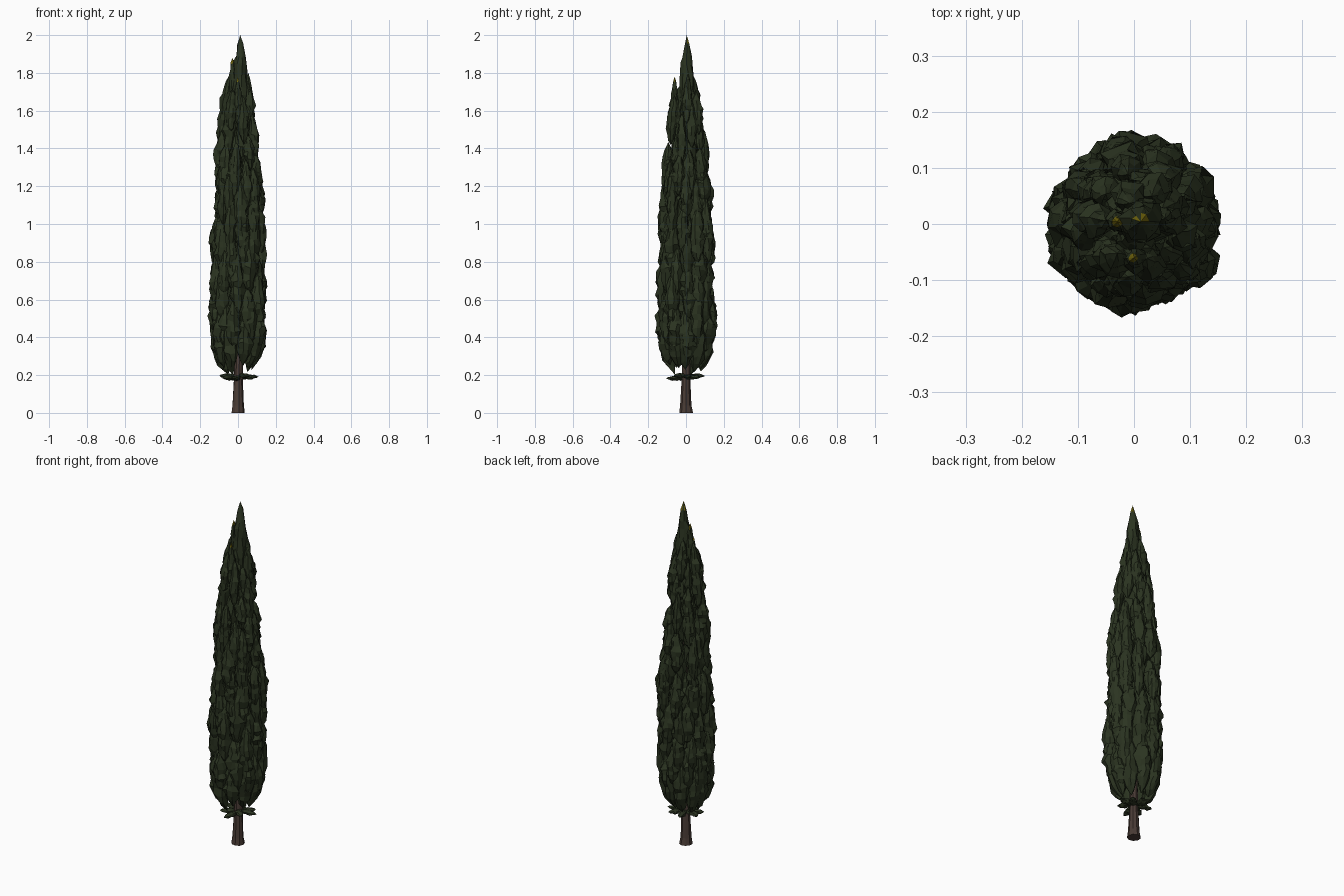
import bpy, bmesh, math, random
from mathutils import Vector, noise

if "Cube" in bpy.data.objects:
    bpy.data.objects.remove(bpy.data.objects["Cube"])

random.seed(11)


def material(name, rgb):
    m = bpy.data.materials.new(name)
    m.diffuse_color = (*rgb, 1)
    m.use_nodes = True
    m.node_tree.nodes["Principled BSDF"].inputs["Base Color"].default_value = m.diffuse_color
    return m


GREEN = material("dark green foliage", (0.024, 0.034, 0.015))
YELLOW = material("yellow tips", (0.17, 0.135, 0.004))
BROWN = material("brown bark", (0.068, 0.045, 0.036))

# Crown outline: height, radius
OUTLINE = [(0.18, 0.065), (0.23, 0.10), (0.3, 0.133), (0.42, 0.150), (0.6, 0.152),
           (0.8, 0.148), (1.0, 0.142), (1.2, 0.128), (1.4, 0.110), (1.55, 0.095),
           (1.7, 0.072), (1.8, 0.054), (1.9, 0.033), (2.0, 0.008)]


def crown(z):
    for (z0, r0), (z1, r1) in zip(OUTLINE, OUTLINE[1:]):
        if z <= z1:
            return r0 + (r1 - r0) * max(0, (z - z0) / (z1 - z0))
    return OUTLINE[-1][1]


def finish(bm, name, mats):
    mesh = bpy.data.meshes.new(name)
    bm.to_mesh(mesh)
    bm.free()
    for m in mats:
        mesh.materials.append(m)
    ob = bpy.data.objects.new(name, mesh)
    bpy.context.collection.objects.link(ob)
    return ob


def tube(bm, rings, sides, rough=0.0):
    """Loft (x, y, z, radius) rings into a capped tube."""
    loops = []
    for x, y, z, r in rings:
        loop = []
        for i in range(sides):
            a = math.tau * i / sides
            k = r * (1 + random.uniform(-rough, rough))
            loop.append(bm.verts.new((x + k * math.cos(a), y + k * math.sin(a), z)))
        loops.append(loop)
    for lo, hi in zip(loops, loops[1:]):
        for i in range(sides):
            j = (i + 1) % sides
            bm.faces.new((lo[i], lo[j], hi[j], hi[i]))
    bm.faces.new(loops[0][::-1])
    bm.faces.new(loops[-1])


def lump(bm, shape):
    """Roughened ball; shape(x, y, t, k) places each vertex, t runs 0 to 1 along its axis."""
    vs = bmesh.ops.create_uvsphere(bm, u_segments=9, v_segments=9, radius=1)["verts"]
    seed = Vector((random.random() * 50, random.random() * 50, 0))
    spin = random.random() * math.tau
    for v in vs:
        p = v.co.copy()
        t = 1 - math.acos(max(-1, min(1, p.z))) / math.pi
        ring = math.hypot(p.x, p.y)
        a = math.atan2(p.y, p.x) + spin + random.uniform(-0.15, 0.15)
        w = max(0, math.sin(math.pi * t)) ** 0.65 if ring > 1e-4 else 0
        k = 1 + 0.5 * noise.noise(Vector((p.x * 1.5, p.y * 1.5, p.z * 3)) + seed)
        k += random.uniform(-0.13, 0.13)
        if 0.05 < t < 0.95:
            t += random.uniform(-0.03, 0.03)
        v.co = shape(w * math.cos(a), w * math.sin(a), t, k)
    return vs


def upright(bm, angle, z0, h, rad, push=0.0, depth=1.0):
    """Flame-like clump that follows the crown outline."""
    mid = crown(z0 + h * 0.55)
    c, s = math.cos(angle), math.sin(angle)

    def shape(x, y, t, k):
        z = z0 + h * t
        d = max(0, depth * (0.65 * crown(z) + 0.35 * mid) + push - rad * 0.9)
        w = rad * k * (1.12 - 0.25 * t)
        return Vector((c * d + x * w, s * d + y * w, z))
    return lump(bm, shape)


# Trunk, flared at the foot
bm = bmesh.new()
tube(bm, [(0, 0, 0, 0.036), (0, 0, 0.04, 0.030), (0.001, 0, 0.18, 0.024),
          (0.004, 0.002, 0.32, 0.022), (0.004, 0, 0.8, 0.015), (0.005, 0, 1.7, 0.005)], 9, 0.06)
finish(bm, "trunk", [BROWN])

# Inner clumps filling the gaps
bm = bmesh.new()
for i in range(38):
    z = 0.32 + 1.2 * i / 37
    upright(bm, i * 2.4, z, 0.26, 0.042 * (1.1 - 0.25 * z), 0, 0.66)
finish(bm, "inner_foliage", [GREEN])

# Overlapping rings of upright clumps
bm = bmesh.new()
z, level = 0.20, 0
while z < 1.6:
    h = 0.33 - 0.06 * z
    r = crown(z + h * 0.5)
    n = max(5, round(math.tau * r / 0.088))
    for i in range(n):
        a = math.tau * (i + 0.5 * (level % 2) + random.uniform(-0.22, 0.22)) / n + level * 0.3
        z0 = z + (random.uniform(0, 0.06) if level == 0 else random.uniform(-0.06, 0.06))
        upright(bm, a, z0, h * random.uniform(0.75, 1.15),
                random.uniform(0.036, 0.048) * (1 - 0.24 * z), random.uniform(-0.012, 0.013))
    z += 0.13
    level += 1
finish(bm, "foliage_clumps", [GREEN])

# Crown tip and side tips, yellow on their uppermost faces
bm = bmesh.new()
for x, y, z0, z1, rad, band in [(0.012, 0.004, 1.52, 2.0, 0.042, 0.035),
                                (-0.030, 0.004, 1.62, 1.88, 0.022, 0.03),
                                (0.0, -0.060, 1.52, 1.78, 0.024, 0.025),
                                (0.055, 0.01, 1.55, 1.80, 0.022, 0)]:
    def shape(px, py, t, k):
        w = rad * k * (1.15 - 0.45 * t)
        return Vector((x + px * w, y + py * w, z0 + (z1 - z0) * t))
    vs = lump(bm, shape)
    for f in {f for v in vs for f in v.link_faces}:
        f.material_index = int(f.calc_center_median().z > z1 - band)
finish(bm, "crown_tips", [GREEN, YELLOW])

# Flat skirt of low sprigs just under the crown
bm = bmesh.new()
for i in range(7):
    a = math.tau * i / 7 + random.uniform(-0.2, 0.2)
    c, s = math.cos(a), math.sin(a)
    reach = random.uniform(0.085, 0.11)
    z0 = random.uniform(0.182, 0.198)

    def shape(x, y, t, k):
        d, w = reach * t, x * 0.02 * k
        return Vector((c * d - s * w, s * d + c * w, z0 + y * 0.013 * k))
    lump(bm, shape)
bmesh.ops.recalc_face_normals(bm, faces=bm.faces)
finish(bm, "low_sprigs", [GREEN])
